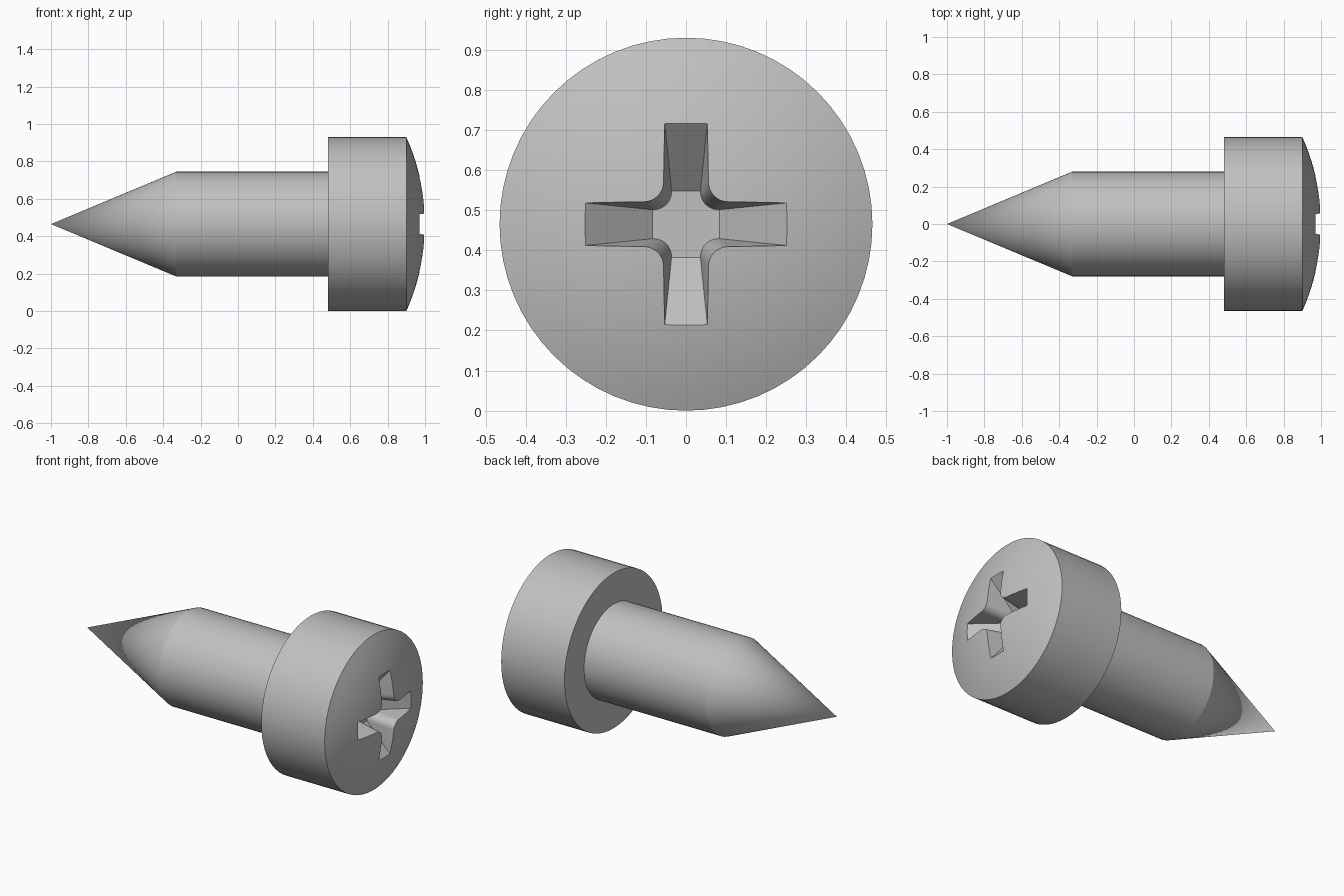
import bpy, bmesh
from math import sin, cos, pi, sqrt, radians

cube = bpy.data.objects.get("Cube")
if cube:
    bpy.data.objects.remove(cube, do_unlink=True)

SEGMENTS = 64
AXIS_Z = 0.465          # height of the screw's axis, also the head radius
HEAD_R, SHANK_R = 0.465, 0.28
HEAD_BACK, HEAD_RIM, HEAD_TOP = 0.48, 0.90, 1.0

steel = bpy.data.materials.new("steel grey")
steel.use_nodes = True
colour = (0.53, 0.53, 0.53, 1)
steel.diffuse_color = colour
steel.node_tree.nodes["Principled BSDF"].inputs["Base Color"].default_value = colour


def make_object(name, bm):
    bmesh.ops.recalc_face_normals(bm, faces=bm.faces)
    mesh = bpy.data.meshes.new(name)
    bm.to_mesh(mesh)
    bm.free()
    mesh.materials.append(steel)
    obj = bpy.data.objects.new(name, mesh)
    obj.location.z = AXIS_Z
    bpy.context.collection.objects.link(obj)
    return obj


def loft(name, loops):
    """Skin closed loops of points; a loop of one point makes a tip."""
    bm = bmesh.new()
    rings = [[bm.verts.new(p) for p in loop] for loop in loops]
    for a, b in zip(rings, rings[1:]):
        n = max(len(a), len(b))
        for i in range(n):
            j = (i + 1) % n
            if len(a) == 1:
                bm.faces.new((a[0], b[i], b[j]))
            elif len(b) == 1:
                bm.faces.new((a[i], a[j], b[0]))
            else:
                bm.faces.new((a[i], a[j], b[j], b[i]))
    for ring in (rings[0], rings[-1]):
        if len(ring) > 1:
            bm.faces.new(ring)
    return make_object(name, bm)


def circle(x, r):
    if r == 0:
        return [(x, 0, 0)]
    turn = 2 * pi / SEGMENTS
    return [(x, r * cos(i * turn), r * sin(i * turn)) for i in range(SEGMENTS)]


def smooth(obj):
    bpy.ops.object.select_all(action="DESELECT")
    obj.select_set(True)
    bpy.context.view_layer.objects.active = obj
    bpy.ops.object.shade_smooth_by_angle(angle=radians(20))


# Pointed shank
shank = loft("shank", [circle(-1, 0), circle(-0.33, SHANK_R), circle(HEAD_BACK, SHANK_R)])
smooth(shank)

# Head: straight side and a shallow spherical dome
rise = HEAD_TOP - HEAD_RIM
ball = (HEAD_R ** 2 + rise ** 2) / (2 * rise)
STEPS = 12
dome = []
for i in range(STEPS + 1):
    r = HEAD_R * (1 - i / STEPS)
    dome.append(circle(HEAD_TOP - ball + sqrt(ball ** 2 - r ** 2), r))
head = loft("head", [circle(HEAD_BACK, HEAD_R)] + dome)


# Cross recess: tapered cross with rounded inner corners
def cross(x, t):
    reach = 0.083 + 0.167 * t
    half = 0.036 + 0.017 * t
    corner = 0.081 + 0.02 * t
    fillet = corner - half
    quarter = [(reach, -half), (reach, half)]
    for i in range(9):
        a = i / 8 * pi / 2
        quarter.append((corner - fillet * sin(a), corner - fillet * cos(a)))
    points = []
    for k in range(4):
        c, s = round(cos(k * pi / 2)), round(sin(k * pi / 2))
        points += [(x, c * u - s * v, s * u + c * v) for u, v in quarter]
    return points


FLOOR, SLOT_EDGE, ABOVE = 0.83, 0.97, 1.05
cutter = loft("recess_cutter", [cross(FLOOR, 0),
                                cross(ABOVE, (ABOVE - FLOOR) / (SLOT_EDGE - FLOOR))])
cut = head.modifiers.new("cross_recess", "BOOLEAN")
cut.operation = "DIFFERENCE"
cut.solver = "EXACT"
cut.object = cutter
bpy.context.view_layer.objects.active = head
bpy.ops.object.modifier_apply(modifier=cut.name)
bpy.data.objects.remove(cutter, do_unlink=True)
smooth(head)
